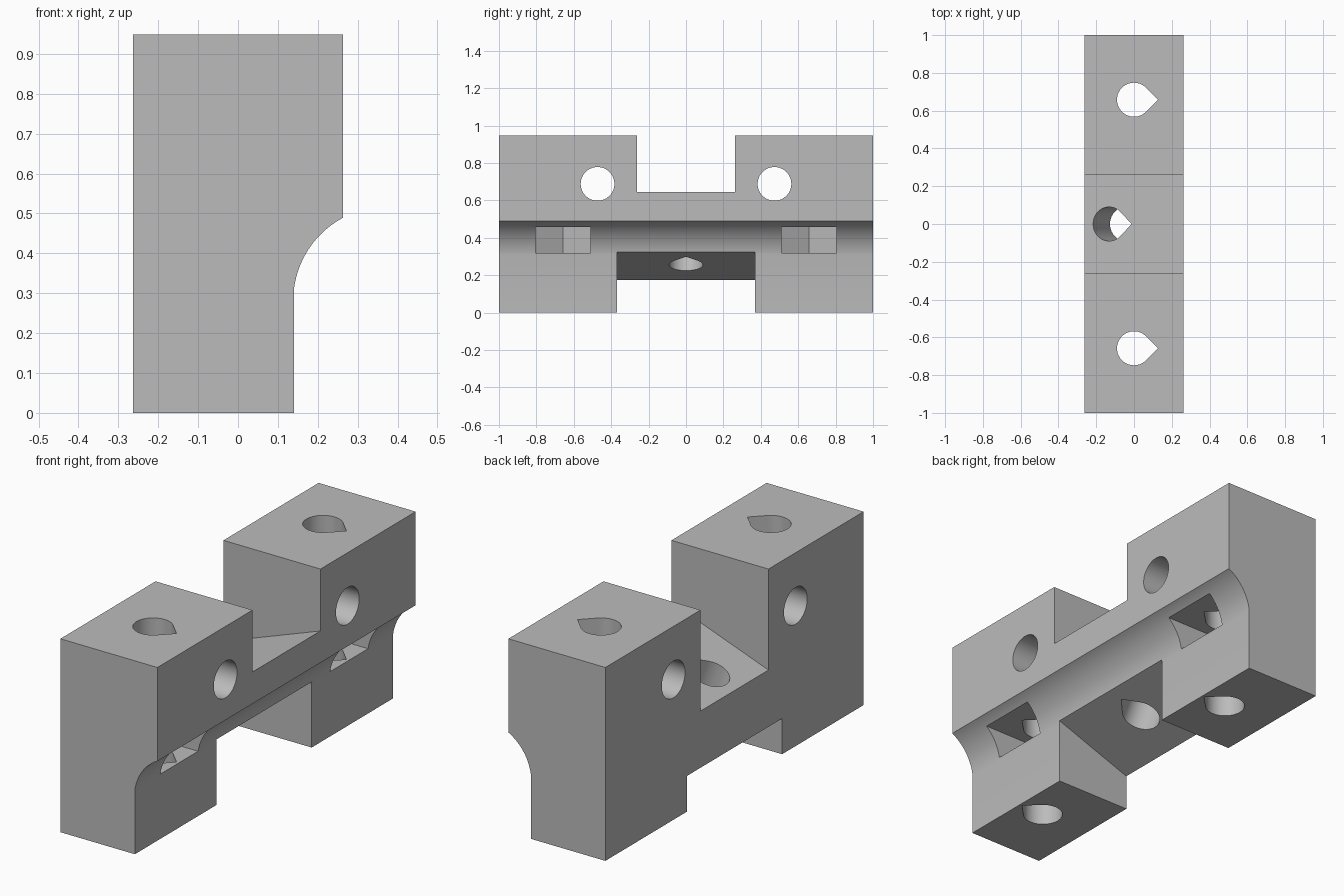
import bpy, bmesh
from math import pi, sin, cos, tan, radians, hypot, sqrt, atan2
from mathutils import Vector

cube = bpy.data.objects.get("Cube")
if cube:
    bpy.data.objects.remove(cube, do_unlink=True)

W, H, STEM = 0.263, 0.948, 0.141     # half width, height, inset face on the left side
TILT = radians(20)                   # slope of the middle web
X, Y, Z = Vector((1, 0, 0)), Vector((0, 1, 0)), Vector((0, 0, 1))


def prism(name, outline, centre, u, v, length):
    """Extrude a 2D outline in the u-v plane, evenly about its centre."""
    bm = bmesh.new()
    w = u.cross(v)
    verts = [bm.verts.new(Vector(centre) + u * a + v * b - w * length / 2) for a, b in outline]
    face = bm.faces.new(verts)
    ext = bmesh.ops.extrude_face_region(bm, geom=[face])
    moved = [g for g in ext["geom"] if isinstance(g, bmesh.types.BMVert)]
    bmesh.ops.translate(bm, verts=moved, vec=w * length)
    bmesh.ops.recalc_face_normals(bm, faces=bm.faces)
    mesh = bpy.data.meshes.new(name)
    bm.to_mesh(mesh)
    bm.free()
    obj = bpy.data.objects.new(name, mesh)
    bpy.context.collection.objects.link(obj)
    return obj


def arc(r, start, end, n):
    return [(r * cos(start + (end - start) * i / n), r * sin(start + (end - start) * i / n))
            for i in range(n + 1)]


def teardrop(r):
    return arc(r, pi / 4, 7 * pi / 4, 48) + [(r * sqrt(2), 0)]


def cove(p, q, r, n=24):
    """Concave arc from p to q, centred to the lower right."""
    dx, dz = q[0] - p[0], q[1] - p[1]
    c = hypot(dx, dz)
    h = sqrt(r * r - c * c / 4)
    cx, cz = (p[0] + q[0]) / 2 + dz / c * h, (p[1] + q[1]) / 2 - dx / c * h
    a0, a1 = atan2(p[1] - cz, p[0] - cx), atan2(q[1] - cz, q[0] - cx)
    if a0 < 0:
        a0 += 2 * pi
    return [(cx + x, cz + z) for x, z in arc(r, a0, a1, n)]


# Main block with the coved side
profile = [(-W, 0), (STEM, 0)] + cove((STEM, 0.315), (W, 0.489), 0.235) + [(W, H), (-W, H)]
body = prism("mounting_block", profile, (0, 0, 0), X, Z, 2)

# Sloped notches above and below the middle web
E = 0.5


def slope(z_at_back, x):
    return z_at_back + (x + W) * tan(TILT)


FLOOR, CEILING = 0.453, 0.175
cutters = [
    prism("top_notch_cutter", [(-E, slope(FLOOR, -E)), (E, slope(FLOOR, E)), (E, 1.2), (-E, 1.2)],
          (0, 0, 0), X, Z, 0.526),
    prism("bottom_notch_cutter", [(-E, -0.2), (E, -0.2), (E, slope(CEILING, E)), (-E, slope(CEILING, -E))],
          (0, 0, 0), X, Z, 0.738),
]

# Teardrop hole square to the web
u = Vector((cos(TILT), 0, sin(TILT)))
cutters.append(prism("web_hole_cutter", teardrop(0.09), (-0.132, 0, slope(FLOOR, -0.132)), u, Y, 0.7))

# Vertical bolt holes, cross holes and hexagonal nut pockets at both ends
FLAT = 0.147
R = FLAT / cos(pi / 6)
pocket = [(E, -FLAT), (E, FLAT), (-R / 2, FLAT), (-R, 0), (-R / 2, -FLAT)]
for side in (-1, 1):
    cutters += [
        prism("bolt_hole_cutter", teardrop(0.09), (0, side * 0.658, 0.5), X, Y, 2),
        prism("cross_hole_cutter", arc(0.09, 0, 2 * pi, 64)[:-1], (0, side * 0.473, 0.688), Y, Z, 1),
        prism("nut_pocket_cutter", pocket, (0, side * 0.658, 0.388), X, Y, 0.14),
    ]

bpy.context.view_layer.objects.active = body
body.select_set(True)
for cutter in cutters:
    cutter.hide_render = True
    mod = body.modifiers.new(cutter.name, "BOOLEAN")
    mod.operation, mod.solver, mod.object = "DIFFERENCE", "EXACT", cutter
    bpy.ops.object.modifier_apply(modifier=mod.name)
for cutter in cutters:
    bpy.data.objects.remove(cutter, do_unlink=True)

# Plain grey finish
grey = bpy.data.materials.new("plain_grey")
grey.use_nodes = True
grey.diffuse_color = (0.5, 0.5, 0.5, 1)
grey.node_tree.nodes["Principled BSDF"].inputs["Base Color"].default_value = (0.5, 0.5, 0.5, 1)
body.data.materials.clear()
body.data.materials.append(grey)
bpy.ops.object.shade_smooth_by_angle(angle=radians(25))
